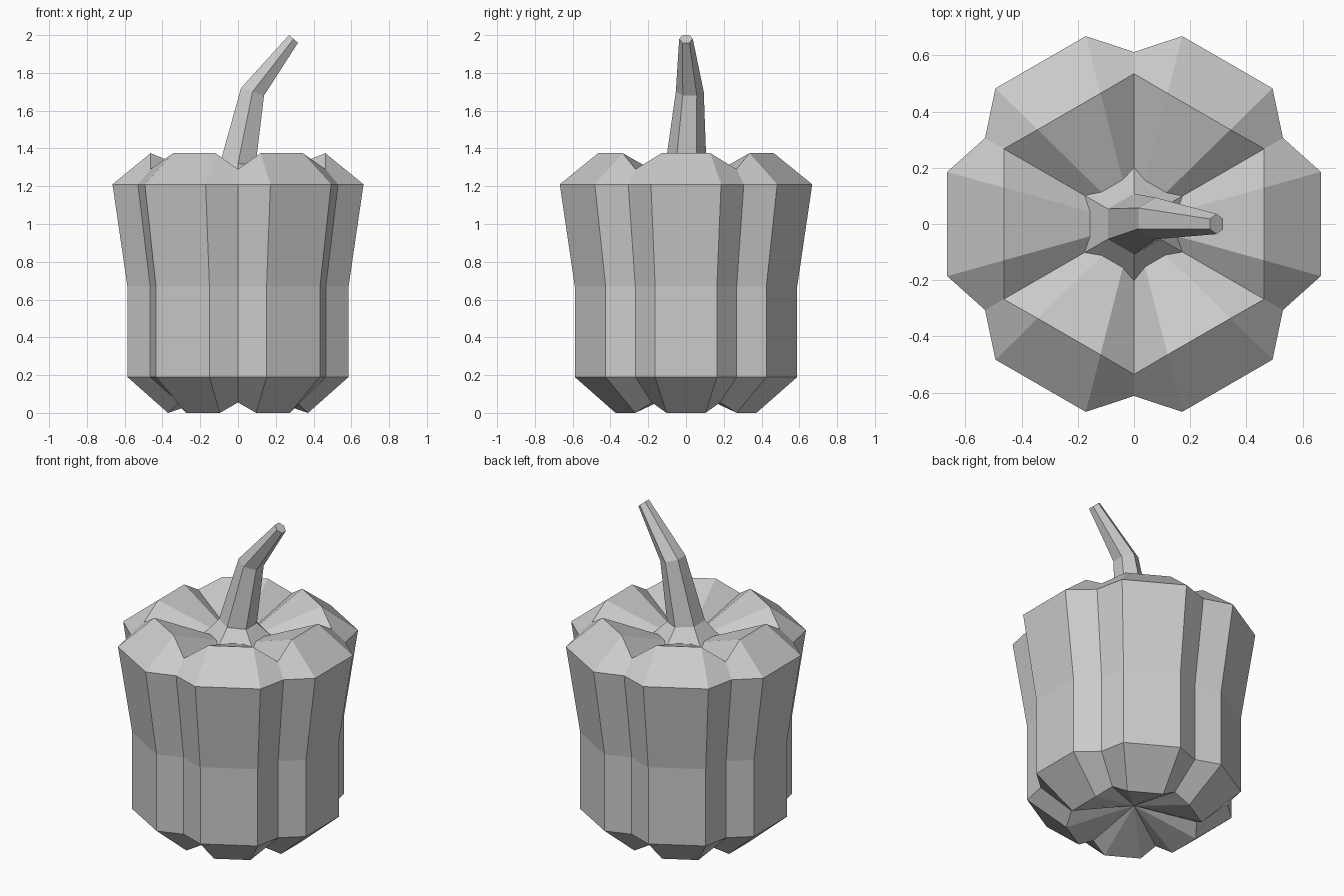
import bpy, bmesh
from math import sin, cos, radians
from mathutils import Matrix, Vector

if "Cube" in bpy.data.objects:
    bpy.data.objects.remove(bpy.data.objects["Cube"], do_unlink=True)

grey = bpy.data.materials.new("plain_grey")
grey.use_nodes = True
colour = (0.6, 0.6, 0.6, 1)
grey.diffuse_color = colour
grey.node_tree.nodes["Principled BSDF"].inputs["Base Color"].default_value = colour


def loft(name, rings, bottom=None, top=None):
    """Join rings of points with faces; close ends with a fan or one flat face."""
    bm = bmesh.new()
    loops = [[bm.verts.new(p) for p in ring] for ring in rings]
    n = len(loops[0])
    for low, high in zip(loops, loops[1:]):
        for i in range(n):
            j = (i + 1) % n
            bm.faces.new((low[i], low[j], high[j], high[i]))
    for loop, tip in ((loops[0], bottom), (loops[-1], top)):
        if tip is None:
            bm.faces.new(loop)
        else:
            centre = bm.verts.new(tip)
            for i in range(n):
                bm.faces.new((loop[i], loop[(i + 1) % n], centre))
    bmesh.ops.recalc_face_normals(bm, faces=bm.faces)
    mesh = bpy.data.meshes.new(name)
    bm.to_mesh(mesh)
    bm.free()
    mesh.materials.append(grey)
    obj = bpy.data.objects.new(name, mesh)
    bpy.context.collection.objects.link(obj)
    return obj


def lobed_ring(lobe_r, lobe_z, groove_r, groove_z):
    """Six lobes, each with two outer points, and a groove between neighbours."""
    ring = []
    for k in range(6):
        for offset, r, z in ((-15.6, lobe_r, lobe_z), (15.6, lobe_r, lobe_z),
                             (30, groove_r, groove_z)):
            a = radians(60 * k + offset)
            ring.append((r * cos(a), r * sin(a), z))
    return ring


def tilted_hexagon(centre, radius, tilt):
    """Hexagon with corners on the y axis, leaning towards +x."""
    turn = Matrix.Rotation(radians(tilt), 3, 'Y')
    return [Vector(centre) + turn @ Vector((radius * cos(radians(a)), radius * sin(radians(a)), 0))
            for a in range(30, 390, 60)]


# Lobed body with sunken underside and crown
loft("body", [
    lobed_ring(0.385, 0.0, 0.36, 0.055),
    lobed_ring(0.608, 0.19, 0.537, 0.19),
    lobed_ring(0.608, 0.67, 0.537, 0.67),
    lobed_ring(0.69, 1.21, 0.612, 1.21),
    lobed_ring(0.48, 1.375, 0.535, 1.29),
], bottom=(0, 0, 0.125), top=(0, 0, 1.185))

# Bent stem with a flared foot
loft("stem", [
    tilted_hexagon((0, 0, 1.19), 0.235, 0),
    tilted_hexagon((0, 0, 1.32), 0.108, 5),
    tilted_hexagon((0.077, 0.02, 1.70), 0.074, 18),
    tilted_hexagon((0.294, 0, 1.98), 0.036, 41),
])
